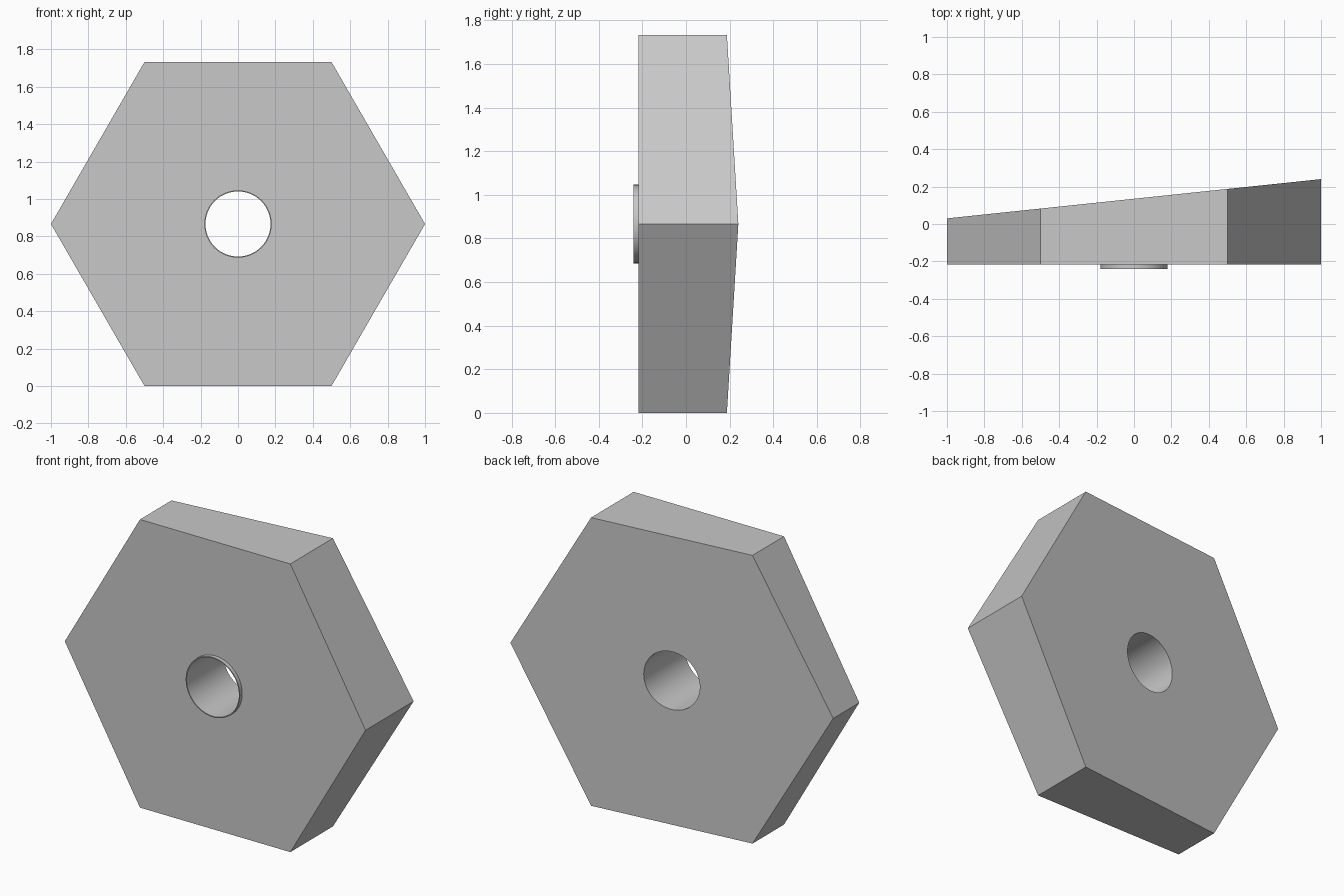
import bpy
import bmesh
import math
from mathutils import Matrix

cube = bpy.data.objects.get("Cube")
if cube:
    bpy.data.objects.remove(cube, do_unlink=True)

SIDE_H = math.sqrt(3) / 2      # centre height of the hexagon
FRONT, COLLAR_FRONT = -0.217, -0.24
BORE, COLLAR = 0.174, 0.18
SEGMENTS = 64

grey = bpy.data.materials.new("plain grey")
grey.use_nodes = True
colour = (0.58, 0.58, 0.58, 1)
grey.diffuse_color = colour
grey.node_tree.nodes["Principled BSDF"].inputs["Base Color"].default_value = colour


def finish(name, bm):
    """Turn a bmesh into a grey object."""
    bmesh.ops.recalc_face_normals(bm, faces=bm.faces)
    mesh = bpy.data.meshes.new(name)
    bm.to_mesh(mesh)
    bm.free()
    mesh.materials.append(grey)
    obj = bpy.data.objects.new(name, mesh)
    bpy.context.collection.objects.link(obj)
    return obj


def prism(name, sides, radius, y0, y1):
    """Prism lying along y, centred on the hexagon axis."""
    bm = bmesh.new()
    bmesh.ops.create_cone(bm, cap_ends=True, segments=sides, radius1=radius,
                          radius2=radius, depth=y1 - y0)
    if sides == 6:
        # put a corner on each end of the x axis
        if not any(abs(v.co.y) < 0.001 for v in bm.verts):
            bmesh.ops.rotate(bm, verts=bm.verts,
                             matrix=Matrix.Rotation(math.pi / 6, 3, 'Z'))
    bmesh.ops.rotate(bm, verts=bm.verts, matrix=Matrix.Rotation(math.pi / 2, 3, 'X'))
    bmesh.ops.translate(bm, verts=bm.verts, vec=(0, (y0 + y1) / 2, SIDE_H))
    return finish(name, bm)


def select_only(obj):
    bpy.ops.object.select_all(action='DESELECT')
    obj.select_set(True)
    bpy.context.view_layer.objects.active = obj


# Hexagonal wedge: the back slopes from thin right to thick left
body = prism("hexagonal_body", 6, 1, FRONT, 0.2)
for v in body.data.vertices:
    if v.co.y > 0:
        v.co.y = 0.135 + 0.105 * v.co.x

# Round bore through the body
cutter = prism("bore_cutter", SEGMENTS, BORE, -0.5, 0.5)
cutter.hide_render = True
cut = body.modifiers.new("bore", 'BOOLEAN')
cut.operation = 'DIFFERENCE'
cut.solver = 'EXACT'
cut.object = cutter
select_only(body)
bpy.ops.object.modifier_apply(modifier=cut.name)
bpy.data.objects.remove(cutter, do_unlink=True)

# Thin collar standing proud of the front
bm = bmesh.new()
profile = [(BORE, FRONT), (BORE, COLLAR_FRONT), (COLLAR, COLLAR_FRONT), (COLLAR, FRONT)]
points = [bm.verts.new((r, y, 0)) for r, y in profile]
edges = [bm.edges.new(pair) for pair in zip(points, points[1:])]
bmesh.ops.spin(bm, geom=points + edges, cent=(0, 0, 0), axis=(0, 1, 0),
               angle=math.tau, steps=SEGMENTS, use_merge=True)
bmesh.ops.remove_doubles(bm, verts=bm.verts, dist=0.0005)
bmesh.ops.translate(bm, verts=bm.verts, vec=(0, 0, SIDE_H))
collar = finish("front_collar", bm)

for obj in (body, collar):
    select_only(obj)
    bpy.ops.object.shade_smooth_by_angle(angle=math.radians(30))
